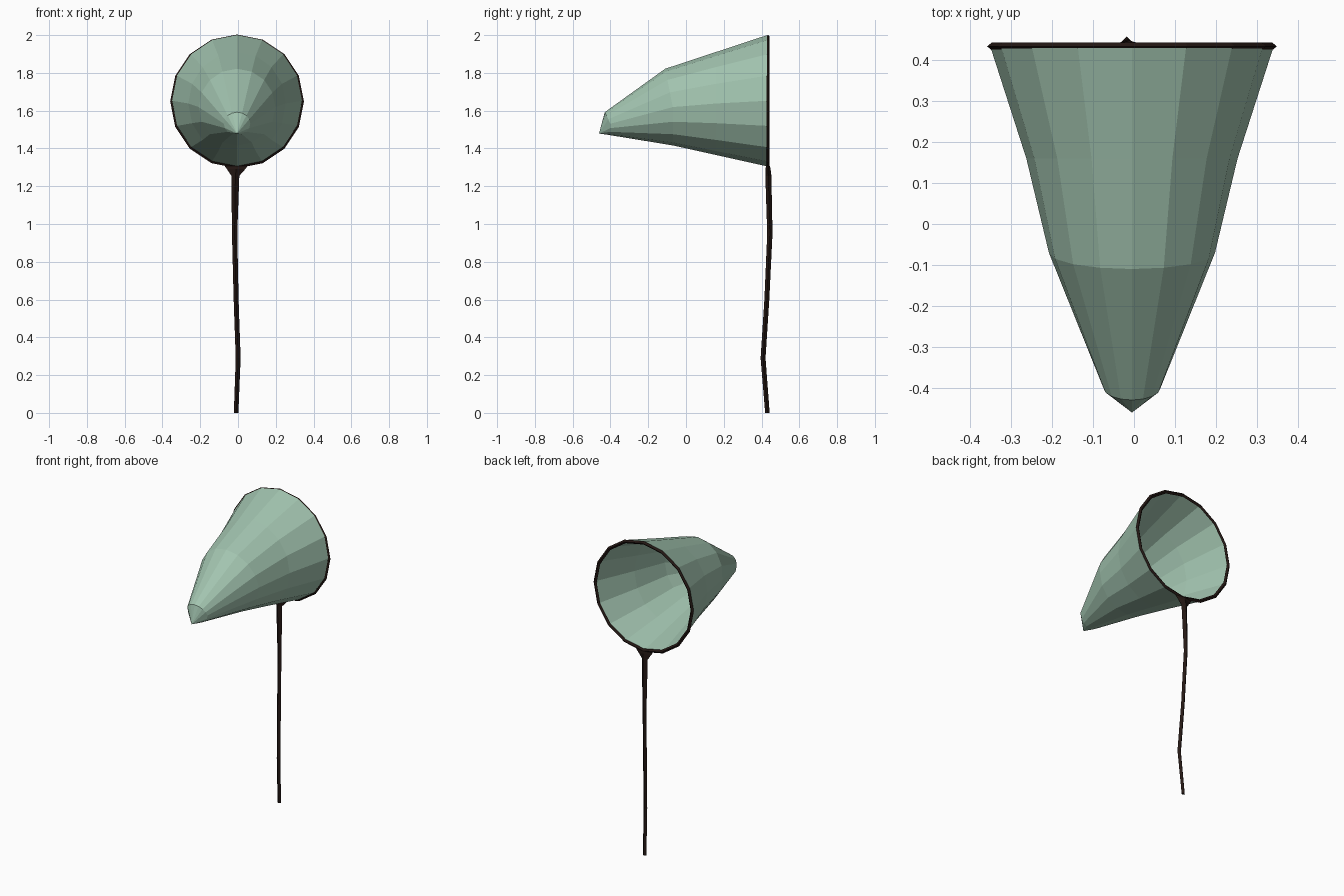
import bpy, math

if "Cube" in bpy.data.objects:
    bpy.data.objects.remove(bpy.data.objects["Cube"])

def material(name, rgb):
    m = bpy.data.materials.new(name)
    m.diffuse_color = (*rgb, 1)
    m.use_nodes = True
    m.node_tree.nodes["Principled BSDF"].inputs["Base Color"].default_value = m.diffuse_color
    return m

NET = material("net_green", (0.36, 0.55, 0.43))
WOOD = material("dark_wood", (0.018, 0.009, 0.007))
SIDES = 16

def loft(name, rings, mat, wrap=False, caps=False):
    """Skin a list of equal-length vertex rings."""
    n = len(rings[0])
    verts = [v for r in rings for v in r]
    faces = []
    last = len(rings) if wrap else len(rings) - 1
    for i in range(last):
        a, b = i * n, ((i + 1) % len(rings)) * n
        for j in range(n):
            k = (j + 1) % n
            faces.append((a + j, a + k, b + k, b + j))
    if caps:
        faces.append(tuple(reversed(range(n))))
        faces.append(tuple(range(len(verts) - n, len(verts))))
    me = bpy.data.meshes.new(name)
    me.from_pydata(verts, [], faces)
    me.materials.append(mat)
    ob = bpy.data.objects.new(name, me)
    bpy.context.collection.objects.link(ob)
    return ob

# Net bag: (y at sides, y at top, half width, z bottom, z top)
sections = [(0.43, 0.43, 0.345, 1.305, 2.0),
            (0.16, 0.16, 0.258, 1.365, 1.911),
            (-0.07, -0.11, 0.203, 1.416, 1.822),
            (-0.40, -0.43, 0.07, 1.470, 1.592),
            (-0.46, -0.46, 0.001, 1.479, 1.481)]
rings = []
for ys, yt, w, zb, zt in sections:
    ring = []
    for i in range(SIDES):
        a = 2 * math.pi * i / SIDES
        up = math.cos(a)
        ring.append((-0.005 + w * math.sin(a),
                     ys + (yt - ys) * max(up, 0),
                     (zb + zt) / 2 + (zt - zb) / 2 * up))
    rings.append(ring)
loft("net_bag", rings, NET, caps=False)

# Hoop: square-section ring around the mouth of the net
hoop = []
for i in range(SIDES):
    a = 2 * math.pi * i / SIDES
    ring = []
    for dr, dy in ((0.011, 0), (0, 0.009), (-0.011, 0), (0, -0.009)):
        r = 0.343 + dr
        ring.append((-0.005 + r * math.sin(a), 0.434 + dy, 1.649 + r * math.cos(a)))
    hoop.append(ring)
loft("hoop", hoop, WOOD, wrap=True)

# Handle: slightly crooked stick flaring into the hoop: (x, y, z, half x, half y)
path = [(-0.01, 0.431, 0.0, 0.012, 0.012),
        (0.001, 0.408, 0.29, 0.013, 0.013),
        (-0.010, 0.428, 0.60, 0.013, 0.013),
        (-0.018, 0.444, 0.95, 0.014, 0.014),
        (-0.014, 0.436, 1.255, 0.021, 0.016),
        (-0.010, 0.434, 1.290, 0.048, 0.014),
        (-0.010, 0.434, 1.306, 0.060, 0.010)]
stick = [[(x + hx, y, z), (x, y + hy, z), (x - hx, y, z), (x, y - hy, z)]
         for x, y, z, hx, hy in path]
loft("handle", stick, WOOD, caps=True)
